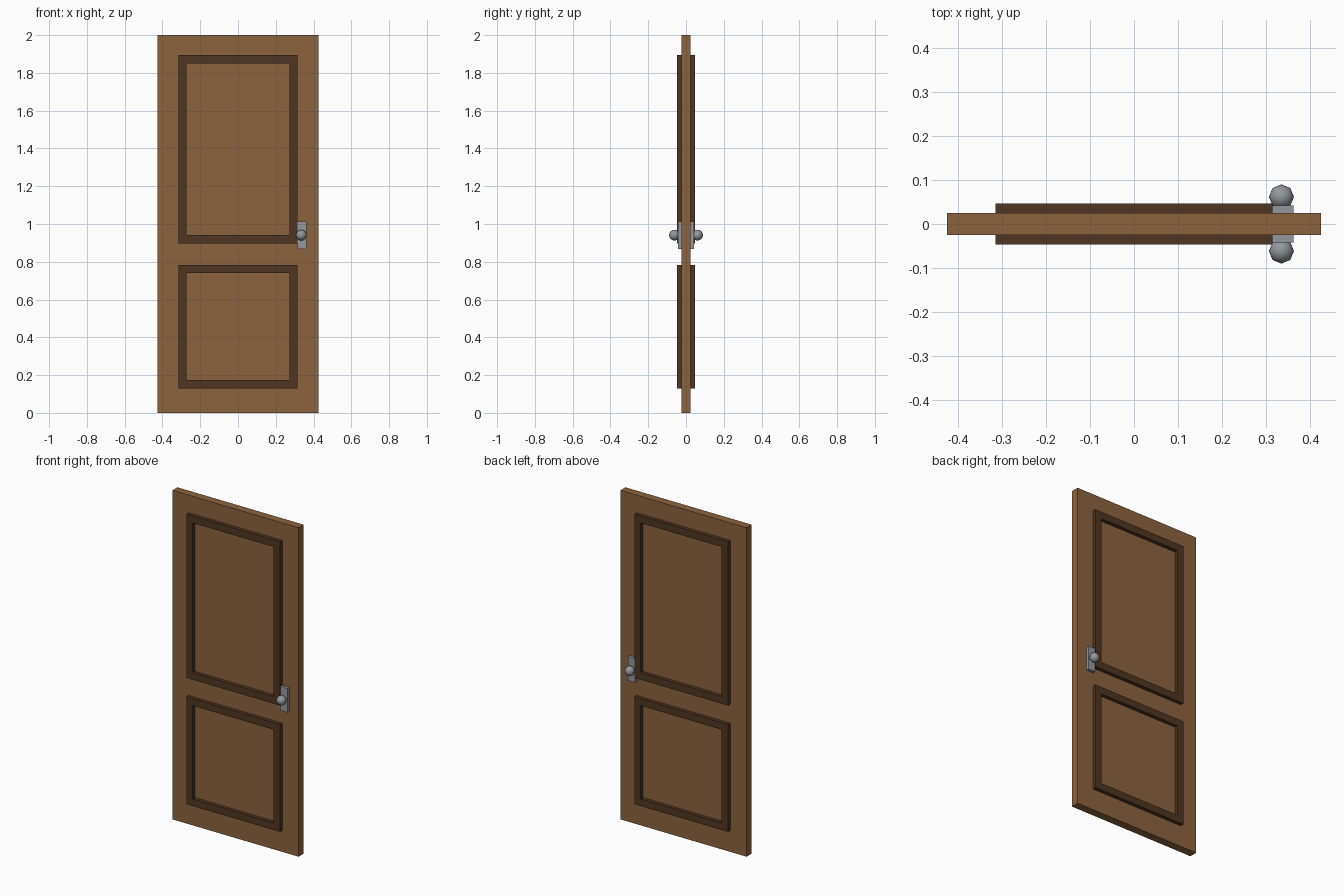
import bpy, bmesh
from mathutils import Matrix

if "Cube" in bpy.data.objects:
    bpy.data.objects.remove(bpy.data.objects["Cube"])


def material(name, rgb):
    m = bpy.data.materials.new(name)
    m.diffuse_color = (*rgb, 1)
    m.use_nodes = True
    m.node_tree.nodes["Principled BSDF"].inputs["Base Color"].default_value = m.diffuse_color
    return m


WOOD = material("brown wood", (0.262, 0.125, 0.048))
TRIM = material("dark brown wood", (0.08, 0.036, 0.016))
METAL = material("grey metal", (0.295, 0.31, 0.34))


def make(name, bm, mat, smooth=False):
    bmesh.ops.recalc_face_normals(bm, faces=bm.faces)
    me = bpy.data.meshes.new(name)
    bm.to_mesh(me)
    bm.free()
    me.materials.append(mat)
    for p in me.polygons:
        p.use_smooth = smooth
    ob = bpy.data.objects.new(name, me)
    bpy.context.collection.objects.link(ob)
    return ob


def box(name, x0, x1, y0, y1, z0, z1, mat):
    bm = bmesh.new()
    centre = Matrix.Translation(((x0 + x1) / 2, (y0 + y1) / 2, (z0 + z1) / 2))
    size = Matrix.Diagonal((x1 - x0, y1 - y0, z1 - z0, 1))
    bmesh.ops.create_cube(bm, size=1, matrix=centre @ size)
    return make(name, bm, mat)


def moulding(name, half, z0, z1, width, y0, y1):
    # rectangular ring: outer and inner loops at both depths, joined by quads
    bm = bmesh.new()
    loops = []
    for y, w in ((y0, 0), (y1, 0), (y1, width), (y0, width)):
        h, a, b = half - w, z0 + w, z1 - w
        loops.append([bm.verts.new((x, y, z))
                      for x, z in ((-h, a), (h, a), (h, b), (-h, b))])
    for i in range(4):
        p, q = loops[i], loops[(i + 1) % 4]
        for j in range(4):
            k = (j + 1) % 4
            bm.faces.new((p[j], p[k], q[k], q[j]))
    return make(name, bm, TRIM)


# door slab
box("door_slab", -0.425, 0.425, -0.0245, 0.0245, 0, 2, WOOD)

# mouldings, handle plates and knobs on both sides
for side, s in (("front", -1), ("back", 1)):
    moulding(side + "_upper_moulding", 0.315, 0.898, 1.894, 0.043, s * 0.0245, s * 0.0465)
    moulding(side + "_lower_moulding", 0.315, 0.13, 0.783, 0.043, s * 0.0245, s * 0.0465)
    ya, yb = sorted((s * 0.0245, s * 0.0425))
    box(side + "_handle_plate", 0.314, 0.362, ya, yb, 0.867, 1.013, METAL)
    bm = bmesh.new()
    bmesh.ops.create_uvsphere(bm, u_segments=8, v_segments=8, radius=0.0285,
                              matrix=Matrix.Translation((0.335, s * 0.0615, 0.941)))
    make(side + "_knob", bm, METAL, True)
